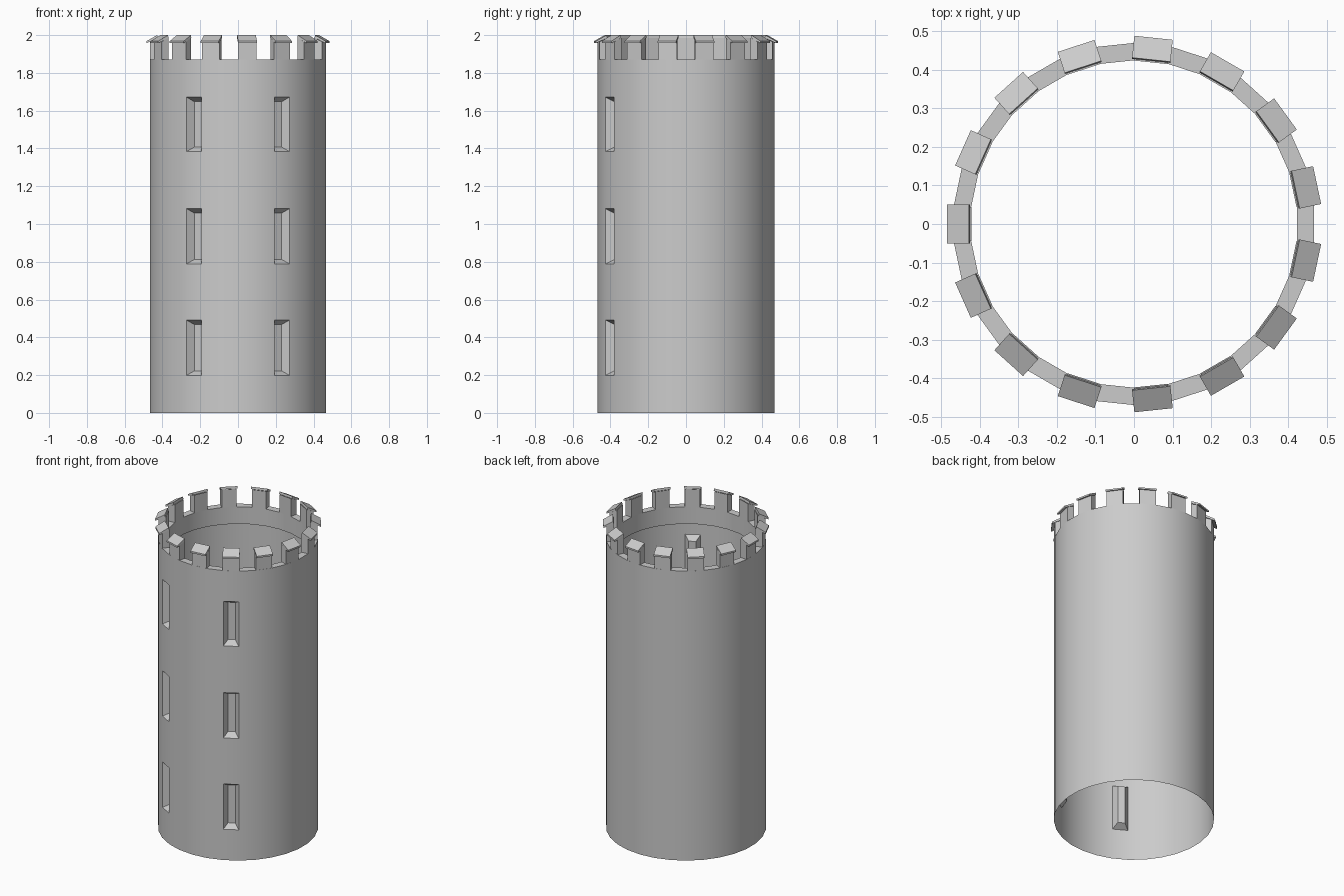
import bpy, bmesh, math
from mathutils import Vector

if "Cube" in bpy.data.objects:
    bpy.data.objects.remove(bpy.data.objects["Cube"], do_unlink=True)

SIDES = 30
MERLONS = 15
STEP = 2 * math.pi / SIDES
OUTER, INNER = 0.469, 0.424      # corner radii of the wall
WALL_TOP, LEDGE = 1.87, 1.76
WINDOW_ROWS = [(0.2, 0.49), (0.79, 1.08), (1.385, 1.67)]
RIM = 0.005

stone = bpy.data.materials.new("grey_stone")
stone.use_nodes = True
GREY = (0.6, 0.6, 0.6, 1)
stone.diffuse_color = GREY
stone.node_tree.nodes["Principled BSDF"].inputs["Base Color"].default_value = GREY


def finish(name, bm, smooth=False):
    mesh = bpy.data.meshes.new(name)
    bm.to_mesh(mesh)
    bm.free()
    mesh.materials.append(stone)
    obj = bpy.data.objects.new(name, mesh)
    bpy.context.collection.objects.link(obj)
    if smooth:
        bpy.ops.object.select_all(action='DESELECT')
        obj.select_set(True)
        bpy.context.view_layer.objects.active = obj
        bpy.ops.object.shade_smooth_by_angle(angle=math.radians(30))
    return obj


def prism(name, profile, angle):
    """Radial profile of (radius, height, half width), spanned sideways."""
    out = Vector((math.cos(angle), math.sin(angle), 0))
    side = Vector((-out.y, out.x, 0))
    bm = bmesh.new()
    left, right = [[bm.verts.new(out * r + side * w * s + Vector((0, 0, z)))
                    for r, z, w in profile] for s in (1, -1)]
    bm.faces.new(left)
    bm.faces.new(right[::-1])
    n = len(profile)
    for i in range(n):
        j = (i + 1) % n
        bm.faces.new((left[j], left[i], right[i], right[j]))
    bmesh.ops.recalc_face_normals(bm, faces=bm.faces)
    return finish(name, bm)


# Tower wall: thin shell with a thicker ring under the battlements
heights = [0]
for low, high in WINDOW_ROWS:
    heights += [low - RIM, high + RIM]
heights.append(WALL_TOP)
profile = [(OUTER, z) for z in heights]
profile += [(INNER, WALL_TOP), (INNER, LEDGE), (OUTER - 0.003, LEDGE)]

bm = bmesh.new()
rings = []
for r, z in profile:
    rings.append([bm.verts.new((r * math.cos((k + 0.5) * STEP),
                                r * math.sin((k + 0.5) * STEP), z))
                  for k in range(SIDES)])
window_faces = []
for row, (lower, upper) in enumerate(zip(rings, rings[1:])):
    for k in range(SIDES):
        j = (k + 1) % SIDES
        face = bm.faces.new((lower[k], lower[j], upper[j], upper[k]))
        angle = round(math.degrees((k + 1) * STEP))
        if angle in (240, 300) and row in (1, 3, 5):
            window_faces.append(face)
bm.normal_update()

# Arrow slits: splayed recesses narrowing to a slot
bmesh.ops.inset_individual(bm, faces=window_faces, thickness=RIM)
bmesh.ops.inset_individual(bm, faces=window_faces, thickness=0.034, depth=-0.042)
finish("tower_wall", bm, smooth=True)

# Battlements: upright blocks with outward sloping cap stones
for i in range(MERLONS):
    a = math.pi + i * 2 * math.pi / MERLONS
    prism(f"merlon_{i + 1}", [
        (0.421, WALL_TOP, 0.044), (0.466, WALL_TOP, 0.049),
        (0.466, 1.965, 0.049), (0.421, 1.985, 0.044)], a)
    prism(f"cap_stone_{i + 1}", [
        (0.425, 1.985, 0.05), (0.485, 1.957, 0.05),
        (0.485, 1.968, 0.05), (0.428, 2.0, 0.05)], a)
